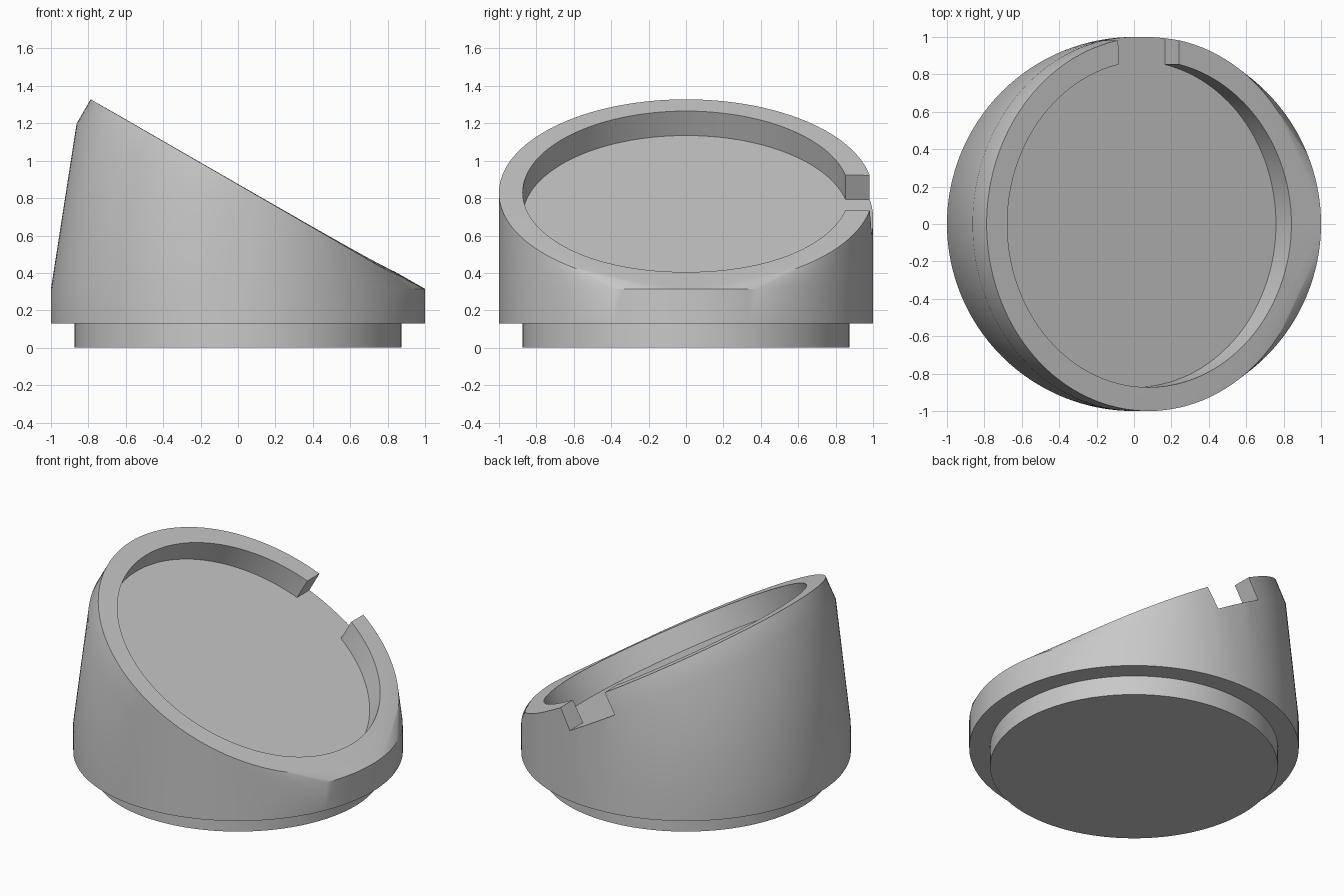
import bpy, bmesh, math
from mathutils import Matrix, Vector

cube = bpy.data.objects.get("Cube")
if cube:
    bpy.data.objects.remove(cube, do_unlink=True)

SEGMENTS = 128
RIM = 0.15             # rim depth, measured along the tilted axis
INNER = 0.873          # pocket and foot radius
FOOT = 0.13            # foot height
TILT = Matrix.Translation((0.078, 0, 0.828)) @ Matrix.Rotation(math.radians(30), 4, 'Y')
UP = (TILT.to_3x3() @ Vector((0, 0, 1))).normalized()

grey = bpy.data.materials.new("plain grey")
grey.use_nodes = True
colour = (0.58, 0.58, 0.58, 1)
grey.diffuse_color = colour
grey.node_tree.nodes["Principled BSDF"].inputs["Base Color"].default_value = colour


def make_object(name, bm):
    bmesh.ops.recalc_face_normals(bm, faces=bm.faces)
    mesh = bpy.data.meshes.new(name)
    bm.to_mesh(mesh)
    bm.free()
    mesh.materials.append(grey)
    obj = bpy.data.objects.new(name, mesh)
    bpy.context.collection.objects.link(obj)
    return obj


def add_cylinder(bm, radius, low, high, matrix=Matrix()):
    place = matrix @ Matrix.Translation((0, 0, (low + high) / 2))
    bmesh.ops.create_cone(bm, cap_ends=True, segments=SEGMENTS, radius1=radius,
                          radius2=radius, depth=high - low, matrix=place)


def merge_flat(bm, direction):
    """Join the triangles of one flat face and return that face."""
    flat = [f for f in bm.faces if f.normal.dot(direction) > 0.99999]
    return bmesh.ops.dissolve_faces(bm, faces=flat)["region"]


# Body: hull around an upright base ring and a tilted disc
bm = bmesh.new()
add_cylinder(bm, 1, FOOT, 0.315)
add_cylinder(bm, 1, -RIM, 0, TILT)
points = [v.co.copy() for v in bm.verts]
bm.free()
bm = bmesh.new()
for p in points:
    bm.verts.new(p)
hull = bmesh.ops.convex_hull(bm, input=bm.verts)
bmesh.ops.delete(bm, geom=[v for v in bm.verts if not v.link_faces], context='VERTS')
bmesh.ops.recalc_face_normals(bm, faces=bm.faces)
bm.normal_update()
merge_flat(bm, UP)
bottom = merge_flat(bm, Vector((0, 0, -1)))

# Foot: step in from the underside and extrude down
bmesh.ops.inset_region(bm, faces=bottom, thickness=1 - INNER, use_even_offset=True)
foot = bmesh.ops.extrude_face_region(bm, geom=bottom)["geom"]
bmesh.ops.delete(bm, geom=bottom, context='FACES_ONLY')
for v in foot:
    if isinstance(v, bmesh.types.BMVert):
        v.co.z = 0
body = make_object("tilted_stand", bm)

# Cutter for the round pocket
bm = bmesh.new()
add_cylinder(bm, INNER, -RIM, 0.4, TILT)
pocket = make_object("pocket_cutter", bm)

# Cutter for the cable notch through the back of the rim
bm = bmesh.new()
bmesh.ops.create_cube(bm, size=1, matrix=TILT @ Matrix.Translation((0, 0.95, 0.2 - RIM))
                      @ Matrix.Diagonal((0.375, 0.5, 0.4, 1)))
notch = make_object("notch_cutter", bm)

bpy.context.view_layer.objects.active = body
for cutter in (pocket, notch):
    cutter.hide_render = True
    cut = body.modifiers.new(cutter.name, 'BOOLEAN')
    cut.operation = 'DIFFERENCE'
    cut.solver = 'EXACT'
    cut.object = cutter
    bpy.ops.object.modifier_apply(modifier=cut.name)
    bpy.data.objects.remove(cutter, do_unlink=True)

bpy.ops.object.select_all(action='DESELECT')
body.select_set(True)
bpy.ops.object.shade_smooth_by_angle(angle=math.radians(25))
